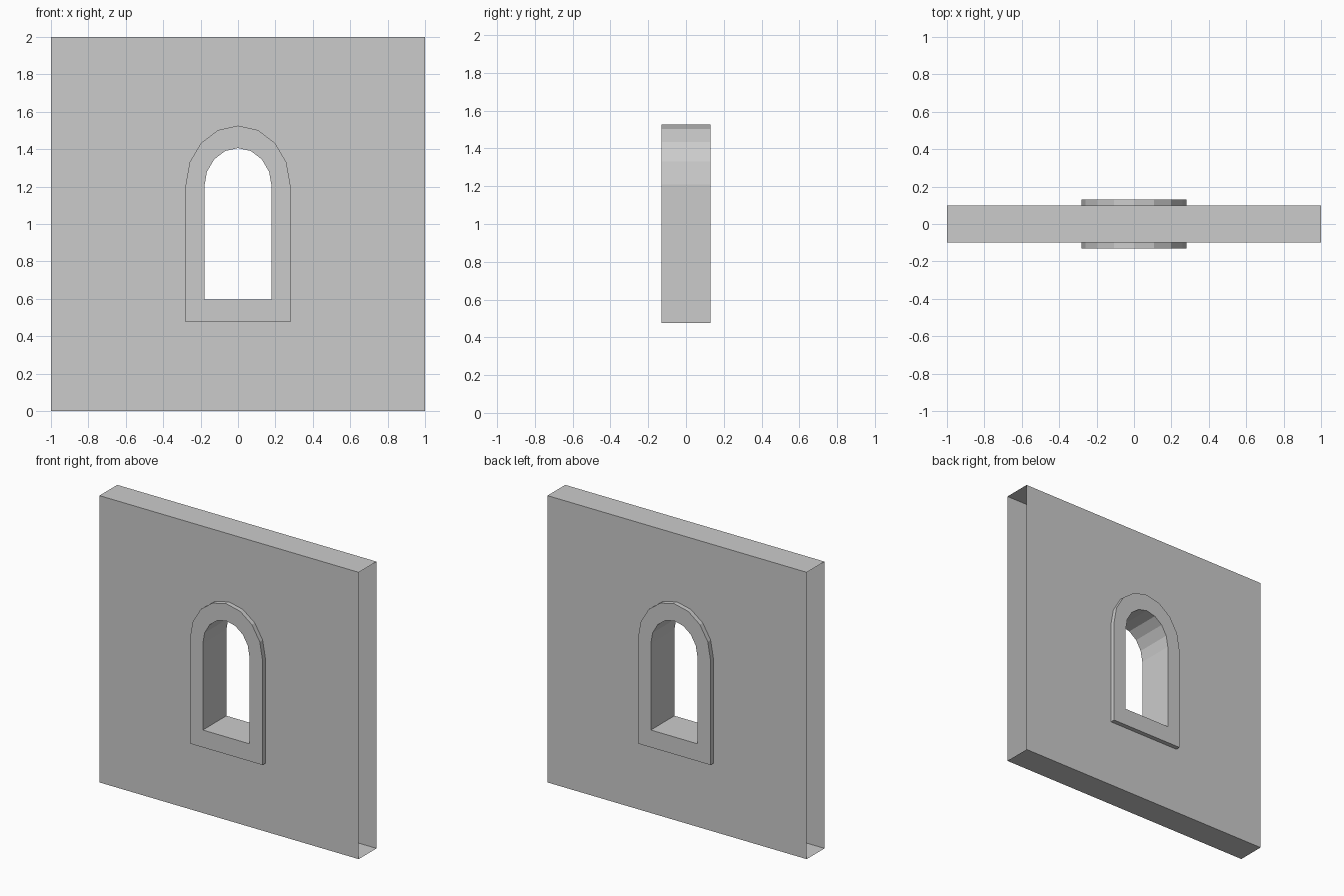
import bpy
import bmesh
from math import cos, sin, pi

cube = bpy.data.objects.get("Cube")
if cube:
    bpy.data.objects.remove(cube, do_unlink=True)

stone = bpy.data.materials.new("stone_grey")
stone.use_nodes = True
GREY = (0.6, 0.6, 0.6, 1)
stone.diffuse_color = GREY
stone.node_tree.nodes["Principled BSDF"].inputs["Base Color"].default_value = GREY

WALL_Y, FRAME_Y, ARCH_STEPS = 0.098, 0.13, 8


def arch(half_width, bottom, spring, rise):
    """Outline of a round-headed opening as (x, z) points."""
    pts = [(-half_width, bottom), (half_width, bottom)]
    for i in range(ARCH_STEPS + 1):
        a = pi * i / ARCH_STEPS
        pts.append((half_width * cos(a), spring + rise * sin(a)))
    return pts


def ring(bm, pts, y):
    return [bm.verts.new((x, y, z)) for x, z in pts]


def bridge(bm, a, b):
    """Quads between two closed loops with equal point counts."""
    for i in range(len(a)):
        j = (i + 1) % len(a)
        bm.faces.new((a[i], a[j], b[j], b[i]))


def finish(bm, name):
    mesh = bpy.data.meshes.new(name)
    bm.to_mesh(mesh)
    bm.free()
    mesh.materials.append(stone)
    obj = bpy.data.objects.new(name, mesh)
    bpy.context.collection.objects.link(obj)
    return obj


outer = arch(0.28, 0.476, 1.208, 0.318)
inner = arch(0.18, 0.597, 1.2, 0.206)
border = [(-1, 0), (1, 0), (1, 2), (-1, 2)]

# Wall: two pierced panels joined along top and bottom, open at both ends
bm = bmesh.new()
corners = []
for y in (-WALL_Y, WALL_Y):
    edges = []
    for outline in (border, outer):
        loop = ring(bm, outline, y)
        edges += [bm.edges.new((loop[i - 1], loop[i])) for i in range(len(loop))]
        if outline is border:
            corners.append(loop)
    filled = bmesh.ops.triangle_fill(bm, edges=edges, use_beauty=True)
    for face in [g for g in filled["geom"] if isinstance(g, bmesh.types.BMFace)]:
        face.normal_update()
        if face.normal.y * y < 0:
            face.normal_flip()
front, back = corners
for i in (0, 2):
    bm.faces.new((front[i + 1], front[i], back[i], back[i + 1]))
finish(bm, "wall")

# Window frame: arched surround running right through the wall
bm = bmesh.new()
outer_front, outer_back = ring(bm, outer, -FRAME_Y), ring(bm, outer, FRAME_Y)
inner_front, inner_back = ring(bm, inner, -FRAME_Y), ring(bm, inner, FRAME_Y)
loops = [outer_front, inner_front, inner_back, outer_back]
for i in range(len(loops)):
    bridge(bm, loops[i], loops[(i + 1) % len(loops)])
bmesh.ops.recalc_face_normals(bm, faces=bm.faces)
finish(bm, "window_frame")
